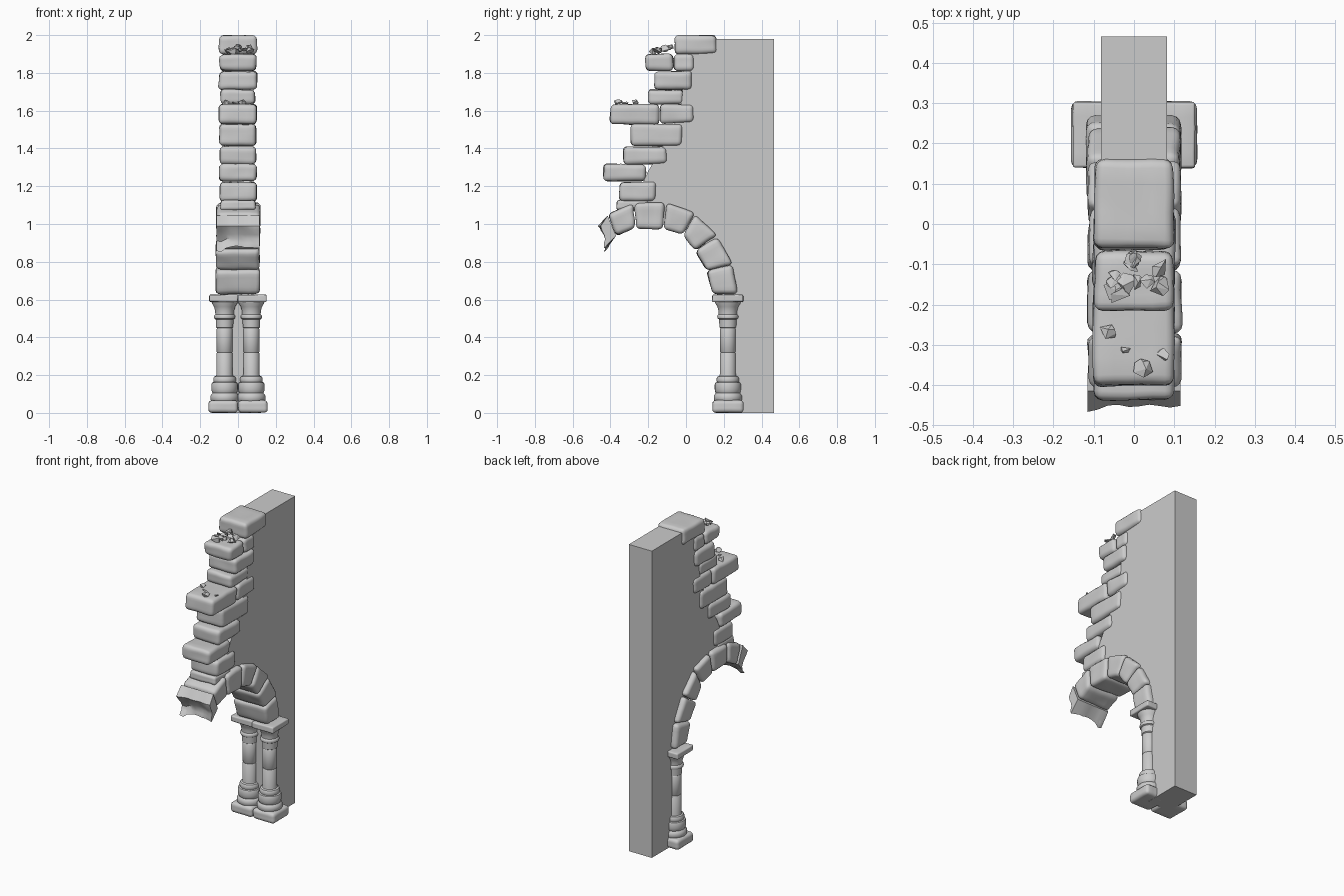
import bpy, bmesh, math, random
from mathutils import Vector, noise

if "Cube" in bpy.data.objects:
    bpy.data.objects.remove(bpy.data.objects["Cube"])

random.seed(7)


def finish(name, bm, smooth=True):
    bmesh.ops.recalc_face_normals(bm, faces=bm.faces)
    me = bpy.data.meshes.new(name)
    bm.to_mesh(me)
    bm.free()
    ob = bpy.data.objects.new(name, me)
    bpy.context.collection.objects.link(ob)
    if smooth:
        bpy.ops.object.select_all(action='DESELECT')
        ob.select_set(True)
        bpy.context.view_layer.objects.active = ob
        bpy.ops.object.shade_smooth_by_angle(angle=math.radians(40))
    return ob


def prism(quad, x0, x1, jitter=0.0):
    """Extrude a y-z outline from x0 to x1."""
    bm = bmesh.new()
    rings = []
    for x in (x0, x1):
        rings.append([bm.verts.new((x + random.uniform(-jitter, jitter),
                                    y + random.uniform(-jitter, jitter),
                                    z + random.uniform(-jitter, jitter))) for y, z in quad])
    a, b = rings
    n = len(quad)
    bm.faces.new(a)
    bm.faces.new(b[::-1])
    for i in range(n):
        bm.faces.new((a[i], b[i], b[(i + 1) % n], a[(i + 1) % n]))
    bmesh.ops.recalc_face_normals(bm, faces=bm.faces)
    return bm


def stone(name, quad, x0, x1, bevel=0.022, jitter=0.004, warp=0.004):
    """Worn block: rounded edges and slightly uneven faces."""
    bm = prism(quad, x0, x1, jitter)
    off = min(bevel, 0.28 * min(e.calc_length() for e in bm.edges))
    bmesh.ops.bevel(bm, geom=bm.edges[:], offset=off, segments=3, profile=0.5, affect='EDGES')
    long_edges = [e for e in bm.edges if e.calc_length() > 0.0145]
    bmesh.ops.subdivide_edges(bm, edges=long_edges, cuts=4, use_grid_fill=True)
    for v in bm.verts:
        v.co += noise.noise_vector(v.co * 14) * warp
    return finish(name, bm)


def box(y0, y1, z0, z1):
    return [(y0, z0), (y1, z0), (y1, z1), (y0, z1)]


# plain wall core behind the stones
core = [(0.466, 0), (0.466, 1.98), (0.06, 1.98), (0.0, 1.88), (-0.03, 1.6), (-0.1, 1.45),
        (-0.2, 1.28), (-0.26, 1.15), (-0.28, 1.07), (-0.13, 1.05), (-0.02, 1.02),
        (0.08, 0.93), (0.16, 0.8), (0.205, 0.62), (0.225, 0.58), (0.225, 0)]
finish("wall_core", prism(core, -0.082, 0.082), False)

# arch stones: inner then outer corners
arch = [
    [(0.14, .625), (0.275, .63), (0.25, .782), (0.11, .752)],
    [(0.11, .757), (0.247, .79), (0.168, .932), (0.05, .855)],
    [(0.05, .86), (0.163, .94), (0.05, 1.055), (-0.015, .94)],
    [(-0.015, .945), (0.045, 1.06), (-0.105, 1.108), (-0.118, .978)],
    [(-0.122, .976), (-0.112, 1.112), (-0.272, 1.112), (-0.265, .976)],
    [(-0.27, .98), (-0.278, 1.106), (-0.412, 1.055), (-0.366, .938)],
]
for i, q in enumerate(arch):
    stone(f"arch_stone_{i + 1}", q, -0.115, 0.115)

# broken arch end with a ragged, scooped fracture face
bm = bmesh.new()
N = 9
inner, outer, end_in, end_out = [Vector((0, y, z)) for y, z in
                                 ((-.37, .938), (-.415, 1.045), (-.435, .872), (-.465, .99))]
loops = []
for i in range(N + 1):
    x = -0.115 + 0.23 * i / N
    push = noise.noise(Vector((x * 16, 3.3, 0)))
    loop = [inner, outer]
    for j in range(6):
        t = j / 5
        p = end_out.lerp(end_in, t)
        rag = noise.noise(Vector((x * 13, t * 2.2, 5))) * 0.022
        scoop = 0.03 * math.sin(math.pi * t) * (0.6 + push)
        edge = 0.025 * (push + 0.3 - 1.2 * (abs(x) / 0.115 < 0.6) * 0.5)
        loop.append(p + Vector((0, 0.01 + rag + scoop, -edge * t)))
    loops.append([bm.verts.new((x, p.y, p.z)) for p in loop])
M = len(loops[0])
for a, b in zip(loops, loops[1:]):
    for k in range(M):
        bm.faces.new((a[k], a[(k + 1) % M], b[(k + 1) % M], b[k]))
bm.faces.new(loops[0])
bm.faces.new(loops[-1][::-1])
finish("broken_arch_end", bm)

# stepped courses of wall stones: y0, y1, z0, z1, half width
courses = [
    (-.365, -.20, 1.075, 1.125, .093), (-.355, -.16, 1.12, 1.222, .098),
    (-.44, -.215, 1.225, 1.317, .10), (-.33, -.10, 1.317, 1.412, .094),
    (-.295, -.02, 1.412, 1.53, .097), (-.40, -.14, 1.53, 1.637, .10),
    (-.138, .042, 1.535, 1.635, .098), (-.198, -.015, 1.637, 1.71, .092),
    (-.165, .033, 1.71, 1.808, .10), (-.215, -.068, 1.81, 1.90, .097),
    (-.065, .042, 1.81, 1.90, .095), (-.06, .162, 1.90, 2.0, .097),
]
for i, (y0, y1, z0, z1, h) in enumerate(courses):
    stone(f"wall_stone_{i + 1}", box(y0, y1, z0, z1), -h, h)

# paired columns: turned shaft profile (radius, z)
profile = [(0, .05), (.068, .06), (.075, .07), (.075, .09), (.069, .1), (.064, .105),
           (.067, .11), (.07, .125), (.07, .15), (.066, .16), (.058, .163), (.06, .17),
           (.06, .182), (.055, .192), (.045, .196), (.043, .205), (.042, .316), (.039, .32),
           (.042, .324), (.042, .444), (.039, .449), (.045, .453), (.047, .495), (.054, .499),
           (.057, .508), (.054, .518), (.049, .522), (.05, .54), (.056, .562), (.067, .58),
           (.07, .595), (0, .6)]
CY = 0.222
for side, label in ((-1, "left"), (1, "right")):
    bm = bmesh.new()
    vs = [bm.verts.new((r, 0, z)) for r, z in profile]
    es = [bm.edges.new(p) for p in zip(vs, vs[1:])]
    bmesh.ops.spin(bm, geom=vs + es, cent=(0, 0, 0), axis=(0, 0, 1),
                   angle=math.tau, steps=28, use_duplicate=False)
    bmesh.ops.remove_doubles(bm, verts=bm.verts, dist=0.0005)
    bmesh.ops.translate(bm, verts=bm.verts, vec=(side * 0.071, CY, 0))
    finish(f"{label}_column", bm)
    xs = sorted((side * 0.001, side * 0.156))
    stone(f"{label}_plinth", box(.14, .305, .001, .067), *xs, jitter=.001, warp=.002)
    xs = sorted((side * 0.001, side * 0.152))
    stone(f"{label}_abacus", box(.14, .303, .587, .626), *xs, bevel=.007, jitter=.002, warp=.002)


# loose angular rubble on the ledges
def rubble(name, loc, size):
    bm = bmesh.new()
    for _ in range(9):
        d = Vector([random.gauss(0, 1) for _ in range(3)]).normalized()
        bm.verts.new(Vector(loc) + Vector((d.x * size, d.y * size, d.z * size * 0.7)))
    res = bmesh.ops.convex_hull(bm, input=bm.verts)
    junk = [g for g in res["geom_interior"] if isinstance(g, bmesh.types.BMVert)]
    bmesh.ops.delete(bm, geom=junk, context='VERTS')
    finish(name, bm, False)


for i in range(13):
    y = random.uniform(-0.185, -0.075)
    rubble(f"top_rubble_{i + 1}",
           (random.uniform(-0.065, 0.07), y, 1.908 + 0.27 * max(0, y + 0.19)),
           random.uniform(0.018, 0.034))
for i, (x, y, s) in enumerate([(-.068, -.27, .024), (.022, -.36, .026), (.07, -.325, .018),
                               (-.02, -.31, .013)]):
    rubble(f"ledge_rubble_{i + 1}", (x, y, 1.643), s)
